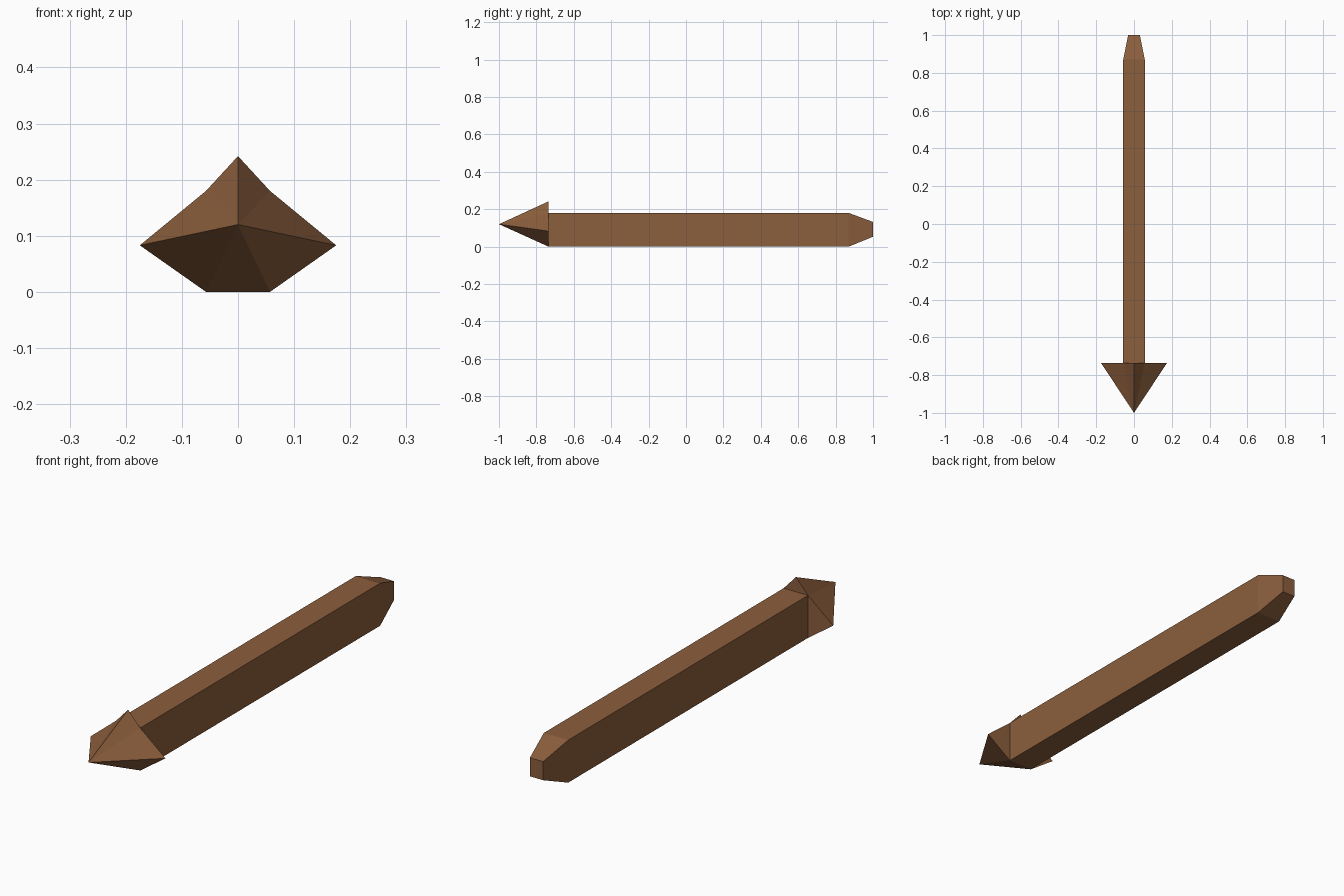
import bpy
import bmesh

if "Cube" in bpy.data.objects:
    bpy.data.objects.remove(bpy.data.objects["Cube"])

wood = bpy.data.materials.new("brown wood")
wood.diffuse_color = (0.26, 0.112, 0.046, 1)
wood.use_nodes = True
wood.node_tree.nodes["Principled BSDF"].inputs["Base Color"].default_value = wood.diffuse_color

NECK = -0.735  # where the shaft meets the head


def make_object(name, bm):
    bmesh.ops.recalc_face_normals(bm, faces=bm.faces[:])
    mesh = bpy.data.meshes.new(name)
    bm.to_mesh(mesh)
    bm.free()
    mesh.materials.append(wood)
    obj = bpy.data.objects.new(name, mesh)
    bpy.context.collection.objects.link(obj)


def ring(bm, y, profile):
    return [bm.verts.new((x, y, z)) for x, z in profile]


def rectangle(w, z0, z1):
    return [(-w, z0), (w, z0), (w, z1), (-w, z1)]


# Shaft: square beam with a tapered tail
bm = bmesh.new()
rings = [ring(bm, NECK, rectangle(0.057, 0, 0.18)),
         ring(bm, 0.87, rectangle(0.057, 0, 0.18)),
         ring(bm, 1.0, rectangle(0.031, 0.053, 0.132))]
for a, b in zip(rings, rings[1:]):
    for i in range(4):
        j = (i + 1) % 4
        bm.faces.new((a[i], a[j], b[j], b[i]))
bm.faces.new(rings[0])
bm.faces.new(rings[-1])
make_object("shaft", bm)

# Pointed head: mirrored outline fanned to the tip, flat at the back
half = [(0.057, 0), (0.175, 0.083), (0.057, 0.18)]
outline = half + [(0, 0.242)] + [(-x, z) for x, z in reversed(half)]
bm = bmesh.new()
base = ring(bm, NECK, outline)
tip = bm.verts.new((0, -1, 0.12))
for i, v in enumerate(base):
    bm.faces.new((v, base[(i + 1) % len(base)], tip))
bm.faces.new(base)
make_object("arrow_head", bm)
